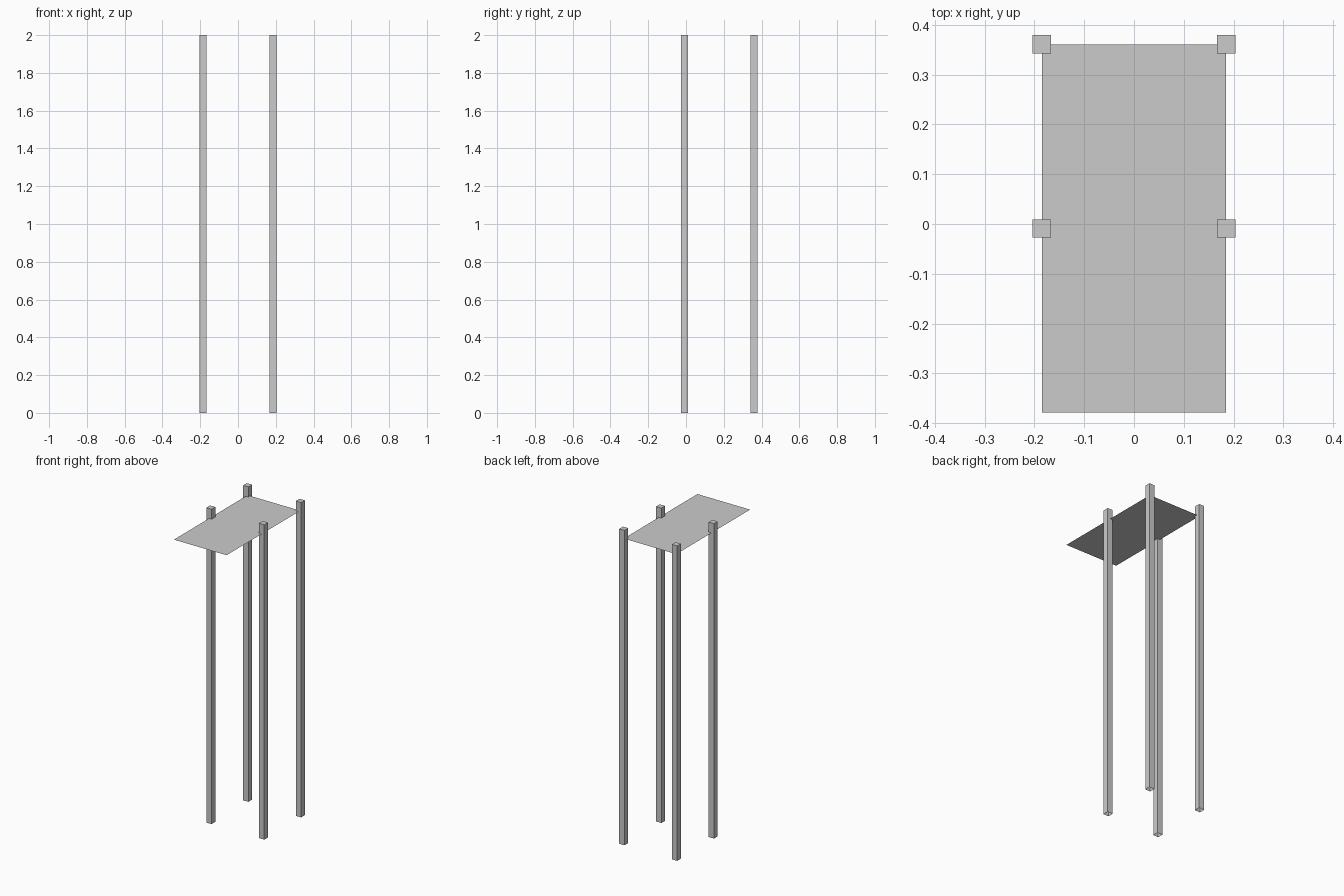
import bpy, bmesh
from mathutils import Matrix

if "Cube" in bpy.data.objects:
    bpy.data.objects.remove(bpy.data.objects["Cube"])

HALF = 0.185      # half spacing of the posts
SIZE = 0.037      # post thickness
HEIGHT = 2.0
MID_Y = -0.009    # y of the front pair of posts
BACK_Y = MID_Y + 2 * HALF


def add_object(name, bm):
    mesh = bpy.data.meshes.new(name)
    bm.to_mesh(mesh)
    bm.free()
    obj = bpy.data.objects.new(name, mesh)
    bpy.context.collection.objects.link(obj)
    return obj


def post(name, x, y):
    # Square post, capped on top and open at the foot
    bm = bmesh.new()
    m = Matrix.Translation((x, y, HEIGHT / 2)) @ Matrix.Diagonal((SIZE, SIZE, HEIGHT, 1))
    bmesh.ops.create_cube(bm, size=1, matrix=m)
    bm.normal_update()
    foot = [f for f in bm.faces if f.normal.z < -0.5]
    bmesh.ops.delete(bm, geom=foot, context='FACES_ONLY')
    return add_object(name, bm)


# Four posts
for row, y in (("front", MID_Y), ("back", BACK_Y)):
    for side, x in (("left", -HALF), ("right", HALF)):
        post(f"{row}_{side}_post", x, y)

# Thin canopy sheet, reaching forward past the front posts
bm = bmesh.new()
m = Matrix.Translation((0, MID_Y, 1.936)) @ Matrix.Diagonal((2 * HALF, 4 * HALF, 1, 1))
bmesh.ops.create_grid(bm, x_segments=1, y_segments=1, size=0.5, matrix=m)
add_object("canopy_sheet", bm)
